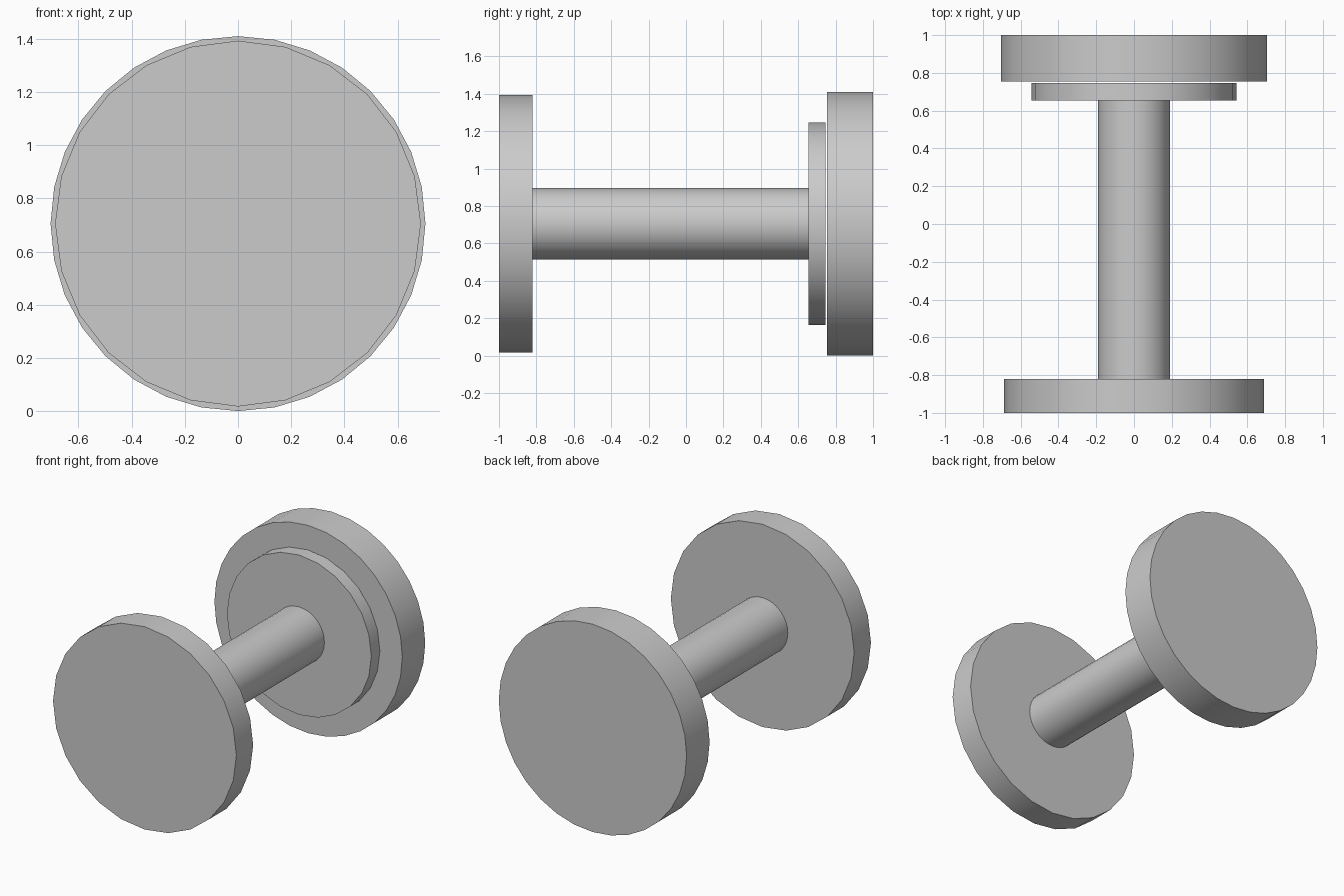
import bpy
import math

cube = bpy.data.objects.get("Cube")
if cube:
    bpy.data.objects.remove(cube, do_unlink=True)

AXIS_HEIGHT = 0.705

# Single plain grey
grey = bpy.data.materials.new("plain_grey")
grey.use_nodes = True
colour = (0.6, 0.6, 0.6, 1)
grey.diffuse_color = colour
grey.node_tree.nodes["Principled BSDF"].inputs["Base Color"].default_value = colour


def disc(name, radius, y_front, y_back, sides):
    """Closed cylinder lying along the y axis."""
    bpy.ops.mesh.primitive_cylinder_add(
        vertices=sides, radius=radius, depth=y_back - y_front,
        location=(0, (y_front + y_back) / 2, AXIS_HEIGHT),
        rotation=(math.pi / 2, 0, 0))
    obj = bpy.context.object
    obj.name = name
    obj.data.materials.append(grey)
    bpy.ops.object.transform_apply(location=False, rotation=True, scale=True)
    bpy.ops.object.shade_smooth_by_angle(angle=math.radians(30))
    return obj


# Front cap, shaft, collar and rear mounting plate
disc("front_cap", 0.688, -1.0, -0.82, 24)
disc("shaft", 0.19, -0.82, 0.655, 32)
disc("collar", 0.542, 0.655, 0.747, 24)
disc("rear_plate", 0.705, 0.754, 1.0, 32)
